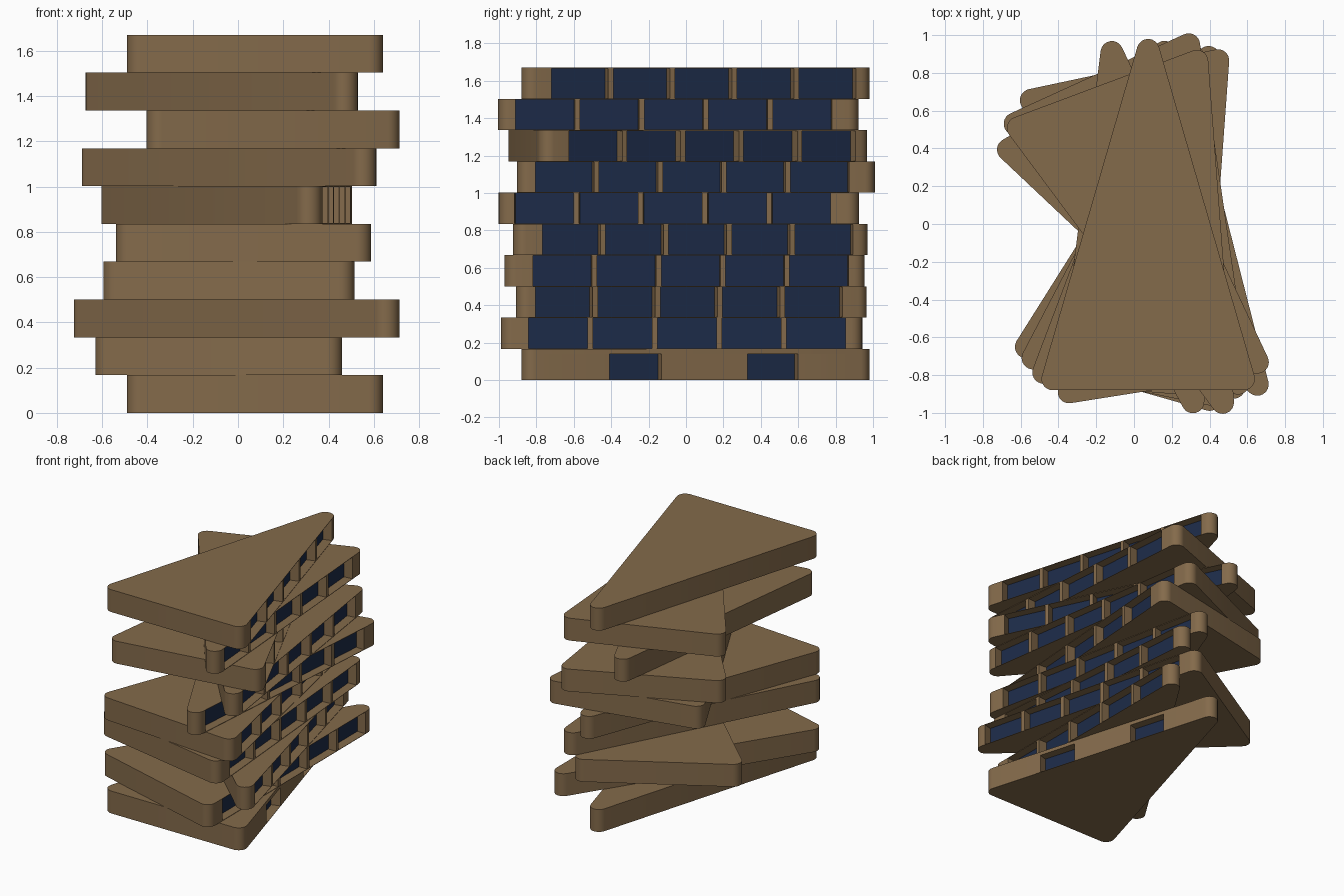
import bpy, bmesh, math
from mathutils import Vector

if "Cube" in bpy.data.objects:
    bpy.data.objects.remove(bpy.data.objects["Cube"])

B, H, R = 0.505, 1.74, 0.06        # half base, height (corner centres), corner radius
FH, DEPTH, FIN, SLAB = 0.167, 0.07, 0.028, 0.003

def material(name, col):
    m = bpy.data.materials.new(name)
    m.diffuse_color = (*col, 1)
    m.use_nodes = True
    m.node_tree.nodes["Principled BSDF"].inputs["Base Color"].default_value = m.diffuse_color
    return m

TAN = material("tan_stone", (0.23, 0.145, 0.07))
NAVY = material("navy_glass", (0.012, 0.024, 0.065))

# glazed side in the local frame: from right base corner to apex
START = Vector((B, 0))
SIDE = Vector((-B, H))
LEN = SIDE.length
U = SIDE / LEN
N = Vector((U.y, -U.x))

def on_side(t, depth=0.0):
    return START + U * t + N * (R - depth)

def outline(windows):
    """Rounded triangle, optionally notched for windows on the glazed side."""
    tilt = math.atan2(B, H)
    corners = [((-B, 0), math.pi - tilt, 1.5 * math.pi),
               ((B, 0), -math.pi / 2, tilt),
               ((0, H), tilt, math.pi - tilt)]
    pts = []
    for i, (c, a0, a1) in enumerate(corners):
        for k in range(9):
            a = a0 + (a1 - a0) * k / 8
            pts.append(Vector((c[0] + R * math.cos(a), c[1] + R * math.sin(a))))
        if i == 1:
            for t0, t1 in windows:
                pts += [on_side(t0), on_side(t0, DEPTH), on_side(t1, DEPTH), on_side(t1)]
    return pts

def prism(bm, pts, z0, z1, place, caps=True, mat=0):
    low = [bm.verts.new((*place(p), z0)) for p in pts]
    top = [bm.verts.new((*place(p), z1)) for p in pts]
    n = len(pts)
    faces = [bm.faces.new((low[i], low[(i + 1) % n], top[(i + 1) % n], top[i])) for i in range(n)]
    if caps:
        faces += [bm.faces.new(low[::-1]), bm.faces.new(top)]
    for f in faces:
        f.material_index = mat

def finish(bm, name, mat):
    bmesh.ops.recalc_face_normals(bm, faces=bm.faces)
    me = bpy.data.meshes.new(name)
    bm.to_mesh(me)
    bm.free()
    me.materials.append(mat)
    ob = bpy.data.objects.new(name, me)
    bpy.context.collection.objects.link(ob)
    bpy.ops.object.select_all(action='DESELECT')
    ob.select_set(True)
    bpy.context.view_layer.objects.active = ob
    bpy.ops.object.shade_smooth_by_angle(angle=math.radians(30))

# window runs: five wide bays upstairs, two openings at ground level
T0, T1 = 0.087, LEN - 0.03
PITCH = (T1 - T0 + FIN) / 5
BAYS = [(T0 + i * PITCH, T0 + (i + 1) * PITCH - FIN) for i in range(5)]
GROUND = [(0.41, 0.70), (1.18, 1.46)]

# floors: base midpoint x, y, rotation in degrees, apex direction (+1 back, -1 front)
FLOORS = [(0.075, -0.82, 0, 1), (-0.085, -0.79, -16, 1), (-0.23, 0.65, 30.5, -1),
          (-0.04, -0.81, -11.5, 1), (0.025, -0.825, -4.5, 1), (-0.05, 0.76, 12, -1),
          (-0.17, 0.74, 24.5, -1), (0.155, -0.81, 9, 1), (-0.14, 0.685, 20.5, -1),
          (0.075, -0.82, 0, 1)]

for i, (mx, my, deg, s) in enumerate(FLOORS):
    a = math.radians(deg)
    e = Vector((math.cos(a), math.sin(a)))
    d = Vector((-e.y, e.x)) * s
    place = lambda p: Vector((mx, my)) + e * p[0] + d * p[1]
    z0, z1 = i * FH, (i + 1) * FH
    wins = BAYS if i else GROUND
    lo = z0 + SLAB
    hi = z1 - SLAB if i else 0.14

    # walls with recesses between a floor slab and a roof slab
    bm = bmesh.new()
    prism(bm, outline([]), z0, lo, place)
    prism(bm, outline(wins), lo, hi, place, caps=False)
    prism(bm, outline([]), hi, z1, place)
    finish(bm, f"floor_{i + 1}", TAN)

    # glass panes at the back of the recesses
    bm = bmesh.new()
    for t0, t1 in wins:
        quad = [on_side(t0, DEPTH), on_side(t1, DEPTH),
                on_side(t1, DEPTH - 0.004), on_side(t0, DEPTH - 0.004)]
        prism(bm, quad, lo, hi, place)
    finish(bm, f"windows_{i + 1}", NAVY)
